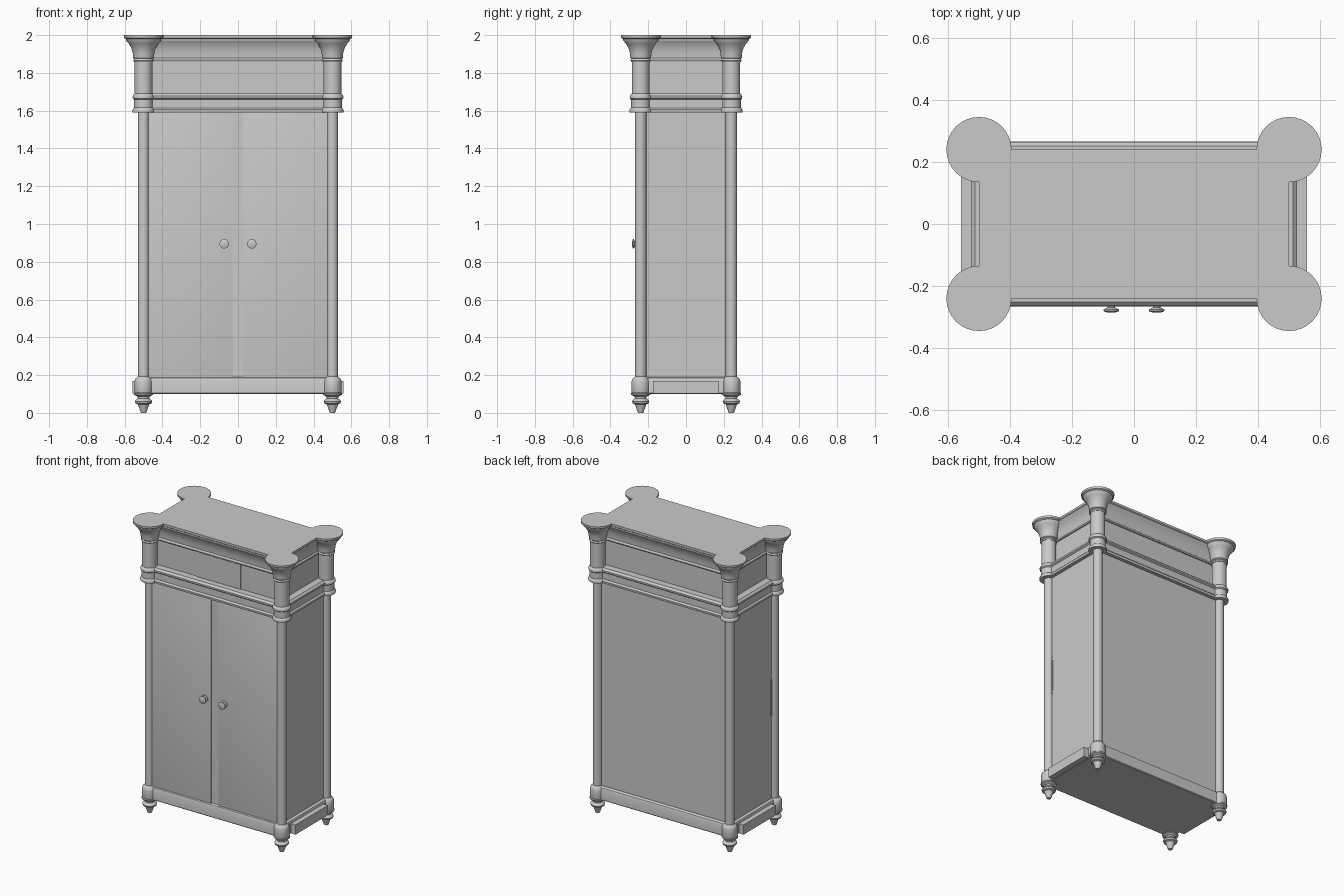
import bpy, bmesh, math
from mathutils import Matrix, Vector

old = bpy.data.objects.get("Cube")
if old:
    bpy.data.objects.remove(old, do_unlink=True)

mat = bpy.data.materials.new("plain_grey")
mat.use_nodes = True
grey = (0.59, 0.59, 0.59, 1)
mat.diffuse_color = grey
mat.node_tree.nodes["Principled BSDF"].inputs["Base Color"].default_value = grey

HX, HY = 0.5, 0.24   # column centres, also the carcass half sizes


def finish(name, bm, angle=30):
    bmesh.ops.recalc_face_normals(bm, faces=bm.faces)
    me = bpy.data.meshes.new(name)
    bm.to_mesh(me)
    bm.free()
    me.materials.append(mat)
    ob = bpy.data.objects.new(name, me)
    bpy.context.collection.objects.link(ob)
    bpy.ops.object.select_all(action='DESELECT')
    ob.select_set(True)
    bpy.context.view_layer.objects.active = ob
    bpy.ops.object.shade_smooth_by_angle(angle=math.radians(angle))
    return ob


def loft(bm, rings):
    """Skin a list of point rings and cap both ends."""
    loops = [[bm.verts.new(p) for p in ring] for ring in rings]
    n = len(loops[0])
    for a, b in zip(loops, loops[1:]):
        for i in range(n):
            j = (i + 1) % n
            bm.faces.new((a[i], a[j], b[j], b[i]))
    bm.faces.new(loops[0])
    bm.faces.new(loops[-1])


def turned(name, profile, matrix, sides=32):
    bm = bmesh.new()
    loft(bm, [[matrix @ Vector((r * math.cos(t), r * math.sin(t), z))
               for t in [math.tau * i / sides for i in range(sides)]]
              for r, z in profile])
    return finish(name, bm, 35)


def moulding(name, profile):
    """Rectangular layers, each given as outward offset and height."""
    bm = bmesh.new()
    loft(bm, [[(sx * (HX + d), sy * (HY + d), z)
               for sx, sy in ((-1, -1), (1, -1), (1, 1), (-1, 1))]
              for d, z in profile])
    return finish(name, bm)


def box(name, x0, x1, y0, y1, z0, z1):
    bm = bmesh.new()
    loft(bm, [[(x0, y0, z), (x1, y0, z), (x1, y1, z), (x0, y1, z)]
              for z in (z0, z1)])
    return finish(name, bm)


# Carcass, base, rails, frieze and cornice
moulding("carcass", [(0, 0.15), (0, 1.62)])
moulding("base", [(0.018, 0.1), (0.023, 0.105), (0.023, 0.172),
                  (0.018, 0.184), (0.008, 0.19)])
moulding("middle_rail", [(0.024, 1.59), (0.026, 1.605), (0.016, 1.615), (0.016, 1.66),
                         (0.025, 1.667), (0.025, 1.678), (0.012, 1.69)])
moulding("frieze", [(-0.035, 1.68), (-0.035, 1.87)])
moulding("cornice", [(-0.027, 1.86), (-0.024, 1.868), (-0.027, 1.876), (-0.032, 1.88),
                     (-0.03, 1.91), (-0.024, 1.935), (-0.014, 1.96), (-0.006, 1.972),
                     (-0.006, 1.98), (0, 1.985), (0, 2.0)])

# Column profiles, bottom to top
foot = [(0.014, 0), (0.03, 0.045), (0.042, 0.05), (0.046, 0.06), (0.042, 0.068),
        (0.03, 0.076), (0.032, 0.086), (0.05, 0.096), (0.052, 0.102), (0.045, 0.11)]
plinth = [(0.045, 0.1), (0.048, 0.108), (0.048, 0.165), (0.044, 0.18), (0.03, 0.192)]
shaft = [(0.03, 0.18), (0.03, 1.6)]
collar = [(0.058, 1.59), (0.06, 1.6), (0.056, 1.61), (0.05, 1.616), (0.05, 1.658),
          (0.057, 1.664), (0.058, 1.674), (0.055, 1.682), (0.047, 1.69)]
upper = [(0.047, 1.68), (0.047, 1.87)]
capital = [(0.05, 1.858), (0.055, 1.866), (0.05, 1.875), (0.055, 1.88), (0.057, 1.905),
           (0.064, 1.93), (0.078, 1.955), (0.093, 1.972), (0.094, 1.98),
           (0.104, 1.986), (0.105, 2.0)]
parts = dict(foot=foot, plinth=plinth, column=shaft, collar=collar,
             upper_column=upper, capital=capital)
for sx, side in ((1, "left"), (-1, "right")):
    for sy, end in ((-1, "front"), (1, "back")):
        for part, profile in parts.items():
            turned(f"{end}_{side}_{part}", profile,
                   Matrix.Translation((sx * HX, sy * HY, 0)))

# Doors with a softly sloped rim, knobs and side details
knob = [(0.024, 0), (0.024, 0.006), (0.012, 0.01), (0.012, 0.016),
        (0.025, 0.023), (0.025, 0.028), (0.014, 0.032)]
for s, side in ((1, "left"), (-1, "right")):
    bm = bmesh.new()
    rings = []
    for inset, y in ((0, -0.235), (0, -0.25), (0.01, -0.253)):
        a, b = s * (0.028 + inset), s * (0.49 - inset)
        lo, hi = 0.185 + inset, 1.595 - inset
        rings.append([(a, y, lo), (b, y, lo), (b, y, hi), (a, y, hi)])
    loft(bm, rings)
    finish(f"{side}_door", bm)
    turned(f"{side}_knob", knob, Matrix.Translation((s * 0.073, -0.253, 0.895))
           @ Matrix.Rotation(math.pi / 2, 4, 'X'), 16)
    x0, x1 = sorted((s * 0.5, s * 0.558))
    box(f"{side}_base_block", x0, x1, -0.175, 0.175, 0.103, 0.17)
    # Slim curved sliver where the door meets the side
    turned(f"{side}_door_edge", [(1, -0.003), (1, 0.003)],
           Matrix.Translation((s * HX, -0.206, 0.88))
           @ Matrix.Diagonal((1, 0.008, 0.138, 1))
           @ Matrix.Rotation(math.pi / 2, 4, 'Y'))

# Centre stile and drawer front
box("centre_stile", -0.028, 0.028, -0.244, -0.2, 0.18, 1.6)
box("drawer_front", -0.168, 0.165, -0.211, -0.19, 1.688, 1.858)
